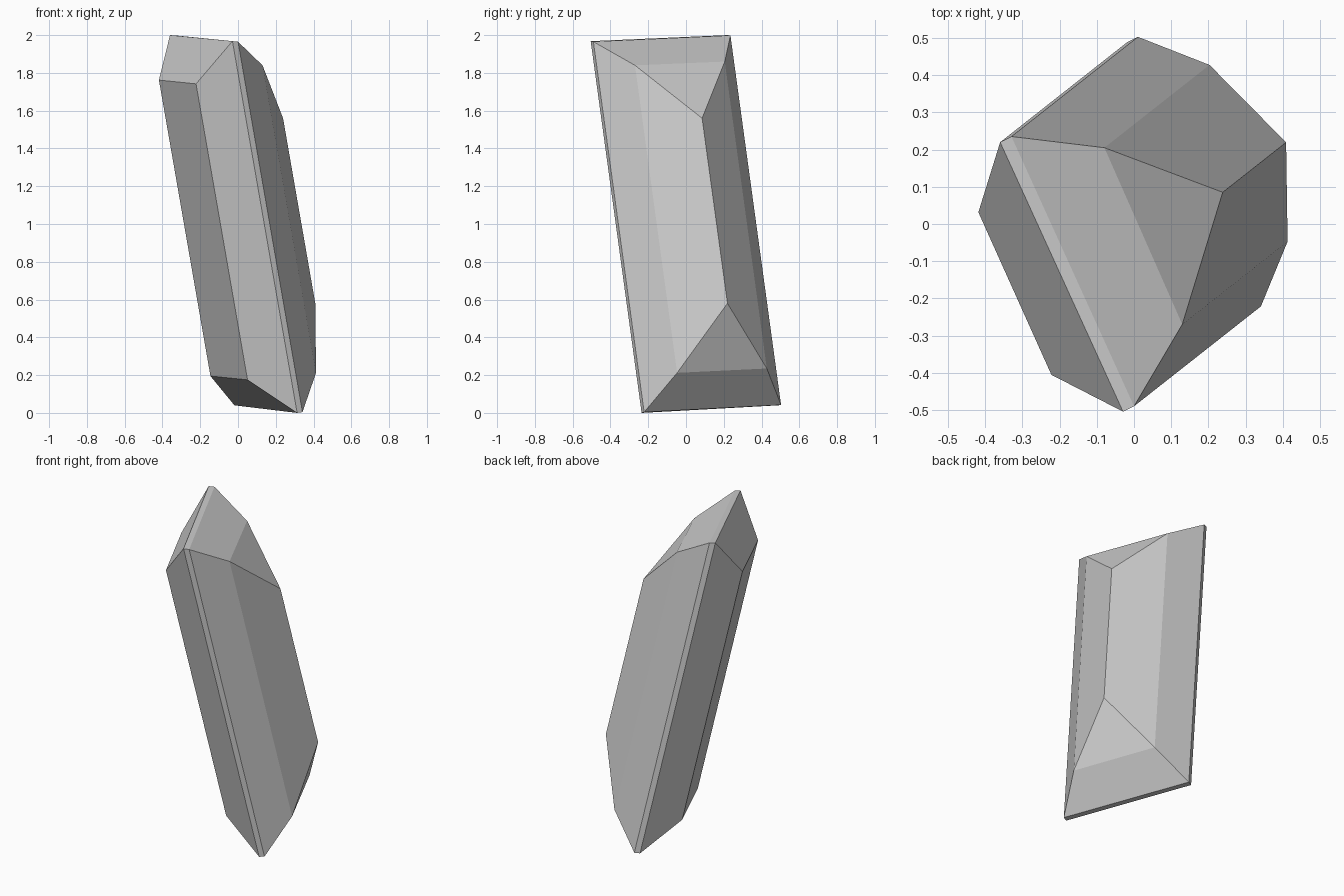
import bpy, bmesh

if "Cube" in bpy.data.objects:
    bpy.data.objects.remove(bpy.data.objects["Cube"])

# Slanted crystal: mid-height outline (x, y at z = 1) with upper and lower cut heights
LEAN_X, LEAN_Y = -0.174, -0.137
outline = [
    (-0.186, 0.357, 2.000, 0.040),
    (-0.156, 0.372, 1.998, 0.042),
    (0.070, 0.323, 1.860, 0.235),
    (0.336, 0.162, 1.560, 0.580),
    (0.276, -0.155, 1.840, 0.212),
    (0.168, -0.358, 1.965, 0.004),
    (0.139, -0.372, 1.968, 0.000),
    (-0.093, -0.304, 1.742, 0.175),
    (-0.286, 0.136, 1.762, 0.195),
]
# Facets of each pointed end, by outline corner
end_facets = [(8, 0, 6, 7), (0, 1, 5, 6), (1, 2, 4, 5), (2, 3, 4)]

bm = bmesh.new()


def ring(level):
    """Slide each outline corner along the leaning axis to its cut height."""
    return [bm.verts.new((p[0] + LEAN_X * (p[level] - 1),
                          p[1] + LEAN_Y * (p[level] - 1), p[level]))
            for p in outline]


top, bottom = ring(2), ring(3)

# Long side facets
n = len(outline)
for i in range(n):
    j = (i + 1) % n
    bm.faces.new((top[i], top[j], bottom[j], bottom[i]))

# Bevelled ends
for end in (top, bottom):
    for facet in end_facets:
        bm.faces.new([end[i] for i in facet])

bmesh.ops.recalc_face_normals(bm, faces=bm.faces)
mesh = bpy.data.meshes.new("crystal")
bm.to_mesh(mesh)
bm.free()
crystal = bpy.data.objects.new("crystal", mesh)
bpy.context.collection.objects.link(crystal)
